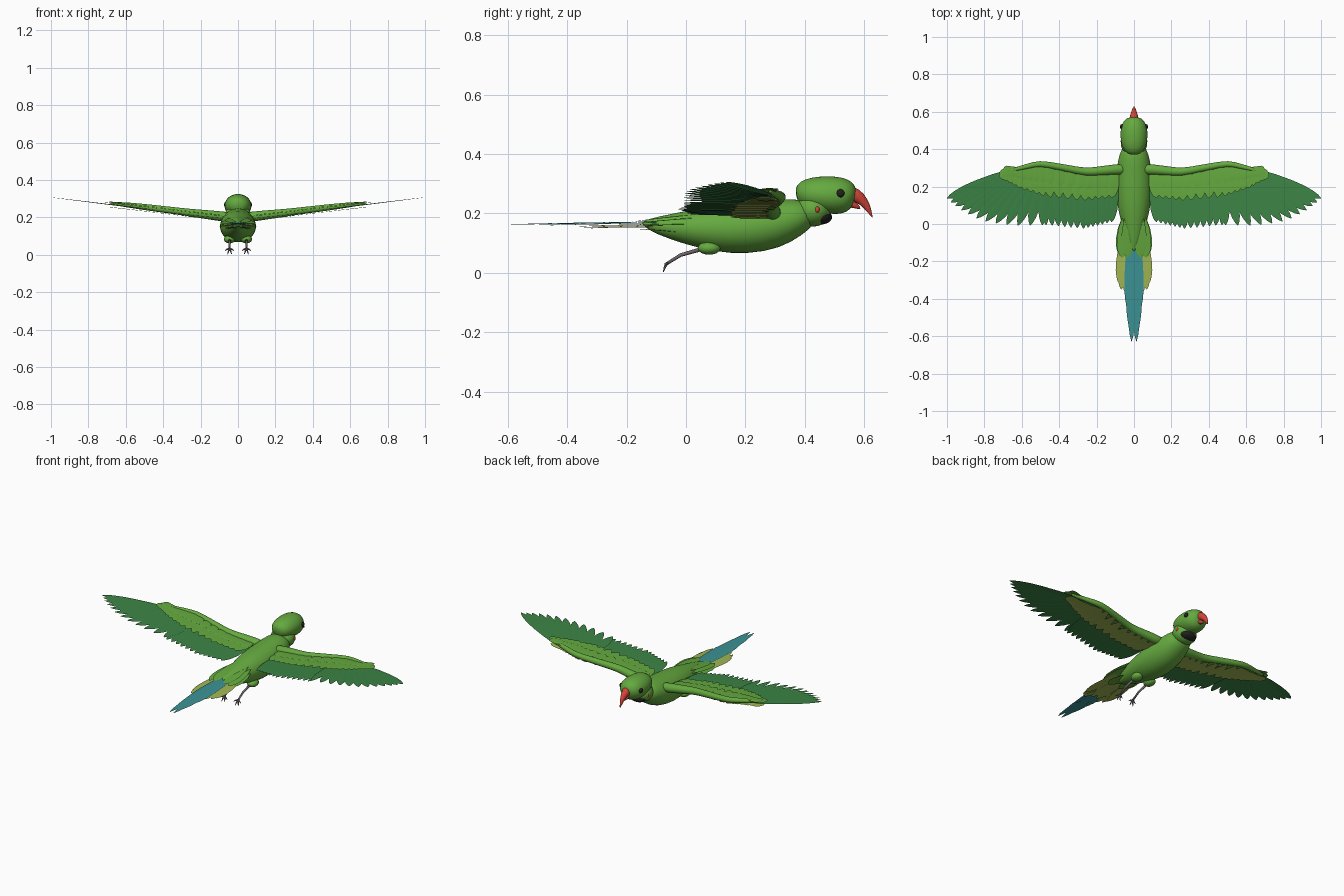
import bpy, bmesh, math
from mathutils import Vector, Matrix

if "Cube" in bpy.data.objects:
    bpy.data.objects.remove(bpy.data.objects["Cube"], do_unlink=True)


def material(name, rgb):
    m = bpy.data.materials.new(name)
    m.use_nodes = True
    m.diffuse_color = (*rgb, 1)
    m.node_tree.nodes["Principled BSDF"].inputs["Base Color"].default_value = (*rgb, 1)
    return m


GREEN = material("leaf green", (0.13, 0.40, 0.05))
DARK = material("flight feather green", (0.045, 0.23, 0.06))
YELLOW = material("yellow green", (0.36, 0.47, 0.09))
TEAL = material("tail teal", (0.045, 0.29, 0.30))
RED = material("beak red", (0.65, 0.06, 0.04))
BLACK = material("black", (0.015, 0.015, 0.015))
GREY = material("leg grey", (0.17, 0.14, 0.15))


def finish(name, bm, mat, mirror=False, subsurf=0):
    me = bpy.data.meshes.new(name)
    for f in bm.faces:
        f.smooth = True
    bm.to_mesh(me)
    bm.free()
    me.materials.append(mat)
    ob = bpy.data.objects.new(name, me)
    bpy.context.scene.collection.objects.link(ob)
    if mirror:
        ob.modifiers.new("Mirror", 'MIRROR')
    if subsurf:
        ob.modifiers.new("Smooth", 'SUBSURF').levels = subsurf
        ob.modifiers["Smooth"].render_levels = subsurf
    return ob


def add_tube(bm, sections, sides=16):
    """Loft elliptical rings (x, y, z, half width, half height) along a path."""
    pts = [Vector(s[:3]) for s in sections]
    rings = []
    for i, s in enumerate(sections):
        t = (pts[min(i + 1, len(pts) - 1)] - pts[max(i - 1, 0)]).normalized()
        side = t.cross(Vector((0, 0, 1))).normalized()
        up = side.cross(t)
        rings.append([bm.verts.new(pts[i] + side * s[3] * math.cos(a) + up * s[4] * math.sin(a))
                      for a in (2 * math.pi * k / sides for k in range(sides))])
    for a, b in zip(rings, rings[1:]):
        for k in range(sides):
            j = (k + 1) % sides
            bm.faces.new((a[k], a[j], b[j], b[k]))
    bm.faces.new(rings[0][::-1])
    bm.faces.new(rings[-1])
    bmesh.ops.recalc_face_normals(bm, faces=bm.faces)


def tube(name, sections, mat, mirror=False, sides=16, subsurf=1):
    bm = bmesh.new()
    add_tube(bm, sections, sides)
    return finish(name, bm, mat, mirror, subsurf)


def ellipsoid(name, centre, radii, mat, mirror=False):
    bm = bmesh.new()
    bmesh.ops.create_uvsphere(bm, u_segments=24, v_segments=14, radius=1,
                              matrix=Matrix.Translation(centre) @ Matrix.Diagonal((*radii, 1)))
    return finish(name, bm, mat, mirror)


def along(points, t):
    """Point at fraction t of a list of evenly weighted points."""
    f = t * (len(points) - 1)
    i = min(int(f), len(points) - 2)
    return Vector(points[i]).lerp(Vector(points[i + 1]), f - i)


def add_feather(bm, root, tip, half, slope=0.0):
    """Leaf-shaped blade with a faint central ridge."""
    d = tip - root
    side = Vector((d.y, -d.x, 0)).normalized()
    side.z = slope * side.x
    rows = []
    for t, w in ((0, .45), (.25, .85), (.5, 1), (.7, .97), (.85, .72), (.94, .42), (1, .06)):
        c = root + d * t
        rows.append([bm.verts.new(c - side * half * w),
                     bm.verts.new(c + Vector((0, 0, .002 * w))),
                     bm.verts.new(c + side * half * w)])
    for a, b in zip(rows, rows[1:]):
        for k in (0, 1):
            f = bm.faces.new((a[k], a[k + 1], b[k + 1], b[k]))
            f.normal_update()
            if f.normal.z < 0:
                f.normal_flip()


SLOPE = 0.128


def wing_row(name, roots, tips, count, half, lift, mat, step=.0006):
    bm = bmesh.new()
    for i in range(count):
        t = i / (count - 1)
        ends = []
        for line in (roots, tips):
            p = along(line, t)
            ends.append(Vector((p.x, p.y, .183 + SLOPE * p.x + lift - step * i)))
        add_feather(bm, *ends, half, SLOPE)
    finish(name, bm, mat, True)


def tail_row(name, feathers, half, mat):
    bm = bmesh.new()
    for root, tip in feathers:
        add_feather(bm, Vector(root), Vector(tip), half)
    finish(name, bm, mat, True)


# Body, neck and head
tube("body", [(0, -.15, .168, .006, .006), (0, -.1, .16, .03, .03), (0, 0, .152, .068, .057),
              (0, .1, .15, .091, .081), (0, .2, .15, .1, .089), (0, .3, .163, .094, .084),
              (0, .37, .188, .08, .066), (0, .43, .205, .055, .04)], GREEN, sides=20)
ellipsoid("neck", (0, .428, .212), (.07, .062, .056), GREEN)
tube("head", [(0, .37, .264, .02, .02), (0, .385, .267, .05, .042), (0, .42, .266, .067, .057),
              (0, .47, .263, .075, .064), (0, .52, .26, .071, .064), (0, .55, .256, .057, .054),
              (0, .57, .25, .03, .03)], GREEN, sides=20)
ellipsoid("throat_patch", (0, .455, .188), (.052, .037, .025), BLACK)
ellipsoid("cheek_spot", (.063, .442, .213), (.009, .008, .011), RED, True)
ellipsoid("eye", (.064, .52, .268), (.011, .014, .014), BLACK, True)

# Hooked beak
tube("upper_beak", [(0, .545, .266, .028, .03), (0, .575, .262, .023, .024),
                    (0, .6, .239, .015, .016), (0, .616, .212, .008, .009),
                    (0, .628, .186, .001, .001)], RED)
tube("lower_beak", [(0, .545, .236, .018, .016), (0, .57, .228, .013, .011),
                    (0, .588, .216, .003, .003)], RED)

# Wings: arm bone, flight feathers, upper and lower coverts
tube("wing_arm", [(.04, .292, .2, .03, .028), (.1, .293, .207, .028, .027),
                  (.23, .278, .222, .023, .022), (.28, .28, .228, .021, .02),
                  (.48, .323, .253, .017, .017), (.53, .32, .259, .016, .016),
                  (.62, .294, .27, .012, .012), (.69, .282, .276, .007, .007)], GREEN, True)
wing_row("secondary_feathers", [(.1, .24), (.27, .24), (.5, .28)],
         [(.12, .01), (.27, -.025), (.47, -.005)], 13, .026, 0, DARK)
wing_row("primary_feathers", [(.47, .28), (.58, .28), (.66, .28)],
         [(.49, -.005), (.61, -.008), (.72, 0), (.82, .02), (.9, .06), (.96, .1), (1, .138)],
         12, .029, -.001, DARK, .0003)
covert_roots = [(.1, .285), (.27, .275), (.49, .325), (.58, .305), (.645, .29)]
wing_row("upper_coverts", covert_roots,
         [(.12, .14), (.27, .125), (.47, .145), (.61, .19), (.72, .25)], 18, .03, .012, GREEN, .0003)
wing_row("small_upper_coverts", covert_roots,
         [(.12, .2), (.27, .19), (.47, .22), (.6, .24), (.7, .275)], 16, .03, .017, GREEN, .0003)
wing_row("under_coverts", covert_roots,
         [(.14, .15), (.28, .14), (.47, .155), (.6, .2), (.7, .25)], 16, .03, -.012, YELLOW, .0003)

# Tail and rump
tail_row("long_tail_feathers", [((.012, -.1, .172), (.013, -.628, .162)),
                                ((.02, -.1, .17), (.022, -.56, .161)),
                                ((.026, -.1, .168), (.032, -.46, .16))], .022, TEAL)
tail_row("side_tail_feathers", [((.03, -.08, .164), (.045, -.37, .156)),
                                ((.05, -.08, .161), (.068, -.35, .153)),
                                ((.06, -.08, .158), (.078, -.32, .15)),
                                ((.012, -.08, .152), (.018, -.34, .153))], .026, YELLOW)
tail_row("rump_feathers", [((.035, .03, .197), (.035, -.18, .172)),
                           ((.05, .03, .185), (.065, -.18, .166)),
                           ((.055, .02, .165), (.07, -.17, .156)),
                           ((.03, .0, .135), (.04, -.17, .148))], .033, GREEN)

# Legs and feet
ellipsoid("thigh", (.045, .078, .083), (.03, .038, .022), GREEN, True)
tube("shin", [(.045, .06, .082, .007, .007), (.045, -.018, .06, .006, .006),
              (.045, -.066, .03, .005, .005)], GREY, True, 8, 0)
bm = bmesh.new()
for x, y, z in ((.022, -.072, .022), (.07, -.072, .022), (.034, -.076, .003), (.056, -.076, .003)):
    add_tube(bm, [(.045, -.062, .033, .005, .005),
                  ((.045 + x) / 2, (y - .066) / 2, (z + .03) / 2 + .004, .004, .004),
                  (x, y, z, .0015, .0015)], 8)
finish("toes", bm, GREY, True)
